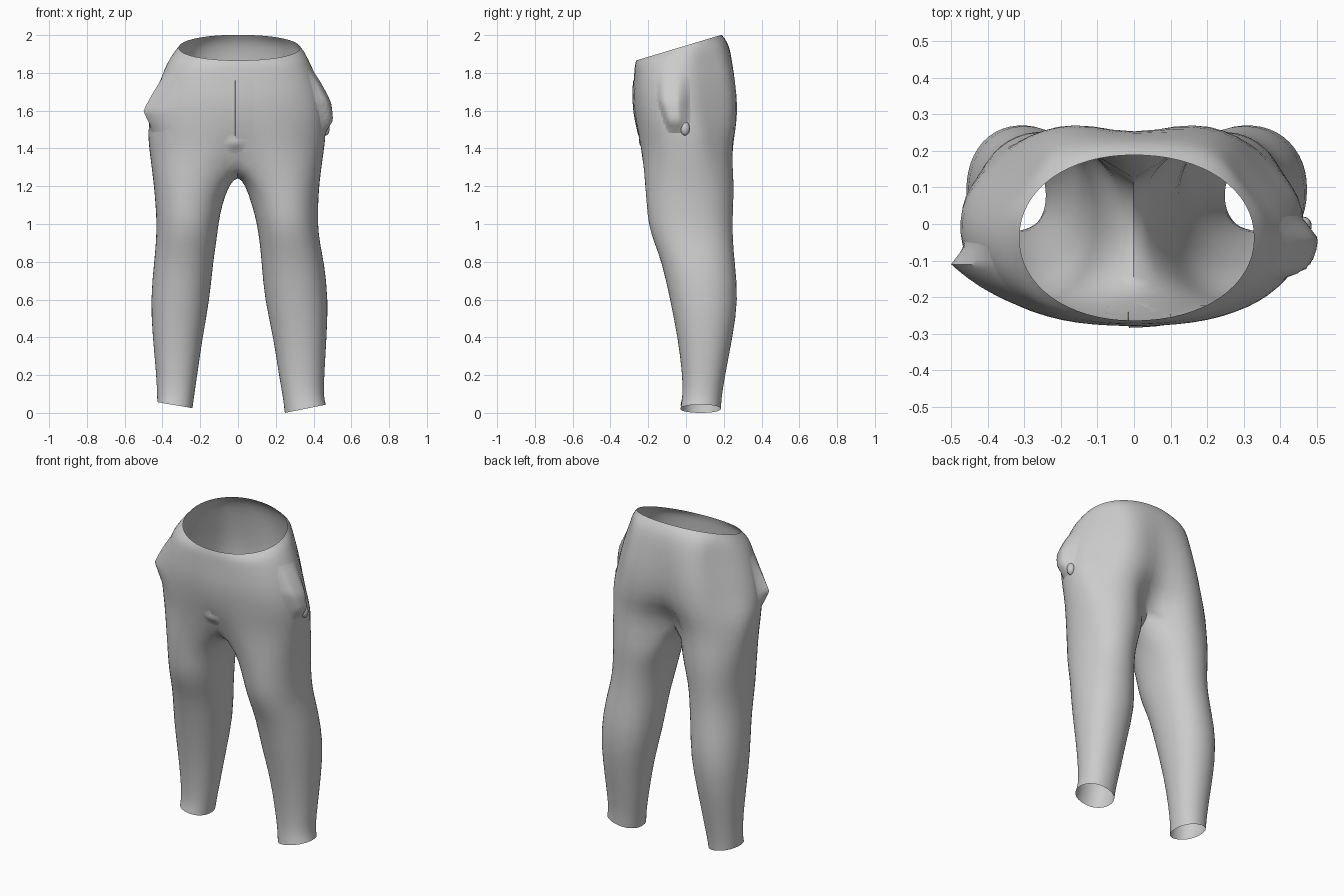
import bpy, bmesh, math
from mathutils import Vector
from mathutils.bvhtree import BVHTree

if "Cube" in bpy.data.objects:
    bpy.data.objects.remove(bpy.data.objects["Cube"])

K, J = 16, 8          # segments on the outer arc and on the crotch arc

cloth = bpy.data.materials.new("grey_cloth")
cloth.diffuse_color = (0.6, 0.6, 0.6, 1)
cloth.use_nodes = True
cloth.node_tree.nodes["Principled BSDF"].inputs["Base Color"].default_value = cloth.diffuse_color


def finish(bm, name, subdiv=0, angle=60):
    me = bpy.data.meshes.new(name)
    bm.to_mesh(me)
    bm.free()
    ob = bpy.data.objects.new(name, me)
    bpy.context.collection.objects.link(ob)
    me.materials.append(cloth)
    if subdiv:
        mod = ob.modifiers.new("smooth", "SUBSURF")
        mod.levels = mod.render_levels = subdiv
    bpy.context.view_layer.objects.active = ob
    ob.select_set(True)
    bpy.ops.object.shade_smooth_by_angle(angle=math.radians(angle))
    ob.select_set(False)
    return ob


def oval(t, n):
    c, s = math.cos(t), math.sin(t)
    return (math.copysign(abs(c) ** (2 / n), c), math.copysign(abs(s) ** (2 / n), s))


# Hip rings: height, tilt, left width, right width, front y, back y,
# front dent, back cleft depth and width, slack of the slanted back corner
HIPS = [
    (1.945, .30, .315, .33, -.265, .19, 0, 0, .1, 1),
    (1.91, .26, .345, .36, -.272, .22, 0, 0, .1, .25),
    (1.86, .20, .38, .385, -.275, .243, 0, .005, .1, .15),
    (1.78, .12, .412, .422, -.278, .266, 0, .02, .1, .1),
    (1.68, .05, .445, .45, -.282, .287, 0, .04, .1, .1),
    (1.58, 0, .47, .467, -.275, .292, 0, .055, .1, .12),
    (1.48, 0, .482, .47, -.263, .283, .012, .09, .1, .2),
    (1.38, 0, .47, .455, -.25, .272, .045, .2, .11, .3),
]
# Leg rings: height, left outer/inner x, right outer/inner x, front y, back y
LEGS = [
    (1.21, .447, .045, .431, .036, -.219, .257),
    (1.10, .438, .084, .426, .074, -.21, .252),
    (1.00, .432, .103, .424, .10, -.202, .249),
    (.90, .436, .114, .434, .114, -.171, .251),
    (.80, .445, .131, .457, .124, -.13, .26),
    (.60, .465, .149, .48, .139, -.086, .28),
    (.40, .453, .187, .47, .187, -.045, .248),
    (.20, .433, .215, .458, .215, -.02, .208),
    (.09, .429, .232, .453, .237, -.018, .19),
    (.035, .428, .24, .466, .247, -.03, .186),
]


def hip_half(bm, ring, side, shared):
    """Arc from front centre to back centre; the two centre points are shared."""
    z, tilt, wl, wr, yf, yb, dent, cleft, cw, slack = ring
    w = wr if side > 0 else wl
    cy = (yf + yb) / 2 - (.02 if 1.5 < z < 1.93 else 0)
    out = []
    for i in range(K + 1):
        if i in (0, K) and shared:
            out.append(shared[0 if i == 0 else -1])
            continue
        c, s = oval(-math.pi / 2 + math.pi * i / K, 2.1 if z > 1.93 else 2.4)
        if s > 0:            # the seat tapers towards the sides
            k = min(1, (1.79 + slack) / (1.79 * abs(c) + s))
            c, s = c * k, s * k
        x, y = abs(c) * w if 0 < i < K else 0, cy + s * (yb - cy if s > 0 else cy - yf)
        if s > 0:
            y -= cleft * math.exp(-(x / cw) ** 2)
        else:
            y += dent * math.exp(-(x / .09) ** 2)
        out.append(bm.verts.new((side * x, y, z + tilt * y)))
    return out


def bridge(bm, a, b, closed, side):
    n = len(a)
    for i in range(n if closed else n - 1):
        j = (i + 1) % n
        q = (a[i], b[i], b[j], a[j])
        bm.faces.new(q if side > 0 else q[::-1])


# Trousers: hips and two legs as one open shell
bm = bmesh.new()
right = [hip_half(bm, r, 1, None) for r in HIPS]
left = [hip_half(bm, r, -1, o) for r, o in zip(HIPS, right)]
f, b = right[-1][0].co, right[-1][-1].co
crotch = []
for i in range(1, J):
    u = i / J
    p = b.lerp(f, u)
    crotch.append(bm.verts.new((0, p.y, p.z - .125 * math.sin(math.pi * u) ** .7)))
for side, rings in ((1, right), (-1, left)):
    for p, q in zip(rings, rings[1:]):
        bridge(bm, p, q, False, side)
    prev = rings[-1] + crotch
    for z, ol, il, orr, ir, yf, yb in LEGS:
        o, n = (orr, ir) if side > 0 else (ol, il)
        ring = []
        for i in range(K + J):
            deg = -125 + 250 * i / K if i <= K else 125 + 110 * (i - K) / J
            c, s = oval(math.radians(deg), 2.15)
            x = (o + n) / 2 + c * (o - n) / 2
            y = (yf + yb) / 2 + s * (yb - yf) / 2
            zz = z
            if z < .05:      # slanted cuffs
                zz = (.0 if side > 0 else .025) + (x - n) * (.2 if side > 0 else .17)
            ring.append(bm.verts.new((side * x, y, zz)))
        bridge(bm, prev, ring, True, side)
        prev = ring
trousers = finish(bm, "trousers", 1, 70)

dg = bpy.context.evaluated_depsgraph_get()
tree = BVHTree.FromObject(trousers, dg)


def patch(name, origin, direction, us, vs, lift):
    """Sheet laid on the cloth, raised by lift(u, v); flat cells are left out."""
    g = bmesh.new()
    d = Vector(direction)
    grid = []
    for v in vs:
        row = []
        for u in us:
            hit = tree.ray_cast(Vector(origin(u, v)), d)[0]
            row.append((g.verts.new(hit - d * lift(u, v)), lift(u, v)))
        grid.append(row)
    for r0, r1 in zip(grid, grid[1:]):
        for i in range(len(us) - 1):
            cell = (r0[i], r0[i + 1], r1[i + 1], r1[i])
            if max(h for _, h in cell) > 0:
                g.faces.new([v for v, _ in cell])
    bmesh.ops.delete(g, geom=[v for v in g.verts if not v.link_faces], context="VERTS")
    bmesh.ops.recalc_face_normals(g, faces=g.faces)
    if sum(fc.normal.dot(d) for fc in g.faces) > 0:
        bmesh.ops.reverse_faces(g, faces=g.faces)
    return finish(g, name, 0, 40)


def clamp(v):
    return max(0, min(1, v))


# Left pocket: cloth flares out to a sharp lip, then drops behind it
def left_lift(y, z):
    t = (z - 1.49) / .31
    tall = clamp(min(t / .35, (1 - t) / .65))
    across = (y + .23) / .12 if y < -.11 else 1 - (y + .11) / .06
    return .06 * tall * clamp(across) ** 1.2 - .001


# Right pocket: sharp slit in front, flap bulging behind it
def right_lift(y, z):
    t = (z - 1.48) / .33
    tall = clamp(min(t / .2, (1 - t) / .5))
    slit = -.1 - .05 * clamp((z - 1.5) / .16)
    across = min((y - slit) / .02, (.02 - y) / .06)
    return .043 * tall * clamp(across) - .001


ys = [-.235 + .0125 * i for i in range(22)]
zs = [1.46 + .02 * i for i in range(19)]
for name, sx, lift in (("left_pocket", -1, left_lift), ("right_pocket", 1, right_lift)):
    patch(name, lambda y, z, sx=sx: (sx, y, z), (-sx, 0, 0), ys, zs, lift)

# Fly flap: thin overlap with a crisp left edge
patch("fly_flap", lambda x, z: (x, -1, z), (0, 1, 0),
      [-.016, -.013, .02, .06, .1], [1.45 + .031 * i for i in range(11)],
      lambda x, z: {-.016: -.001, -.013: .005, .02: .004, .06: .002}.get(x, -.001))

# Gathered cloth at the base of the fly
patch("crotch_gather", lambda x, z: (x, -1, z), (0, 1, 0),
      [-.1 + .02 * i for i in range(10)], [1.36 + .014 * i for i in range(10)],
      lambda x, z: .015 * math.exp(-((x + .015) / .035) ** 2 - ((z - 1.425) / .03) ** 2) - .001)

# Pocket tab
g = bmesh.new()
bmesh.ops.create_uvsphere(g, u_segments=14, v_segments=8, radius=1)
bmesh.ops.scale(g, vec=(.022, .025, .037), verts=g.verts)
bmesh.ops.translate(g, vec=(.464, -.005, 1.505), verts=g.verts)
finish(g, "pocket_tab")
